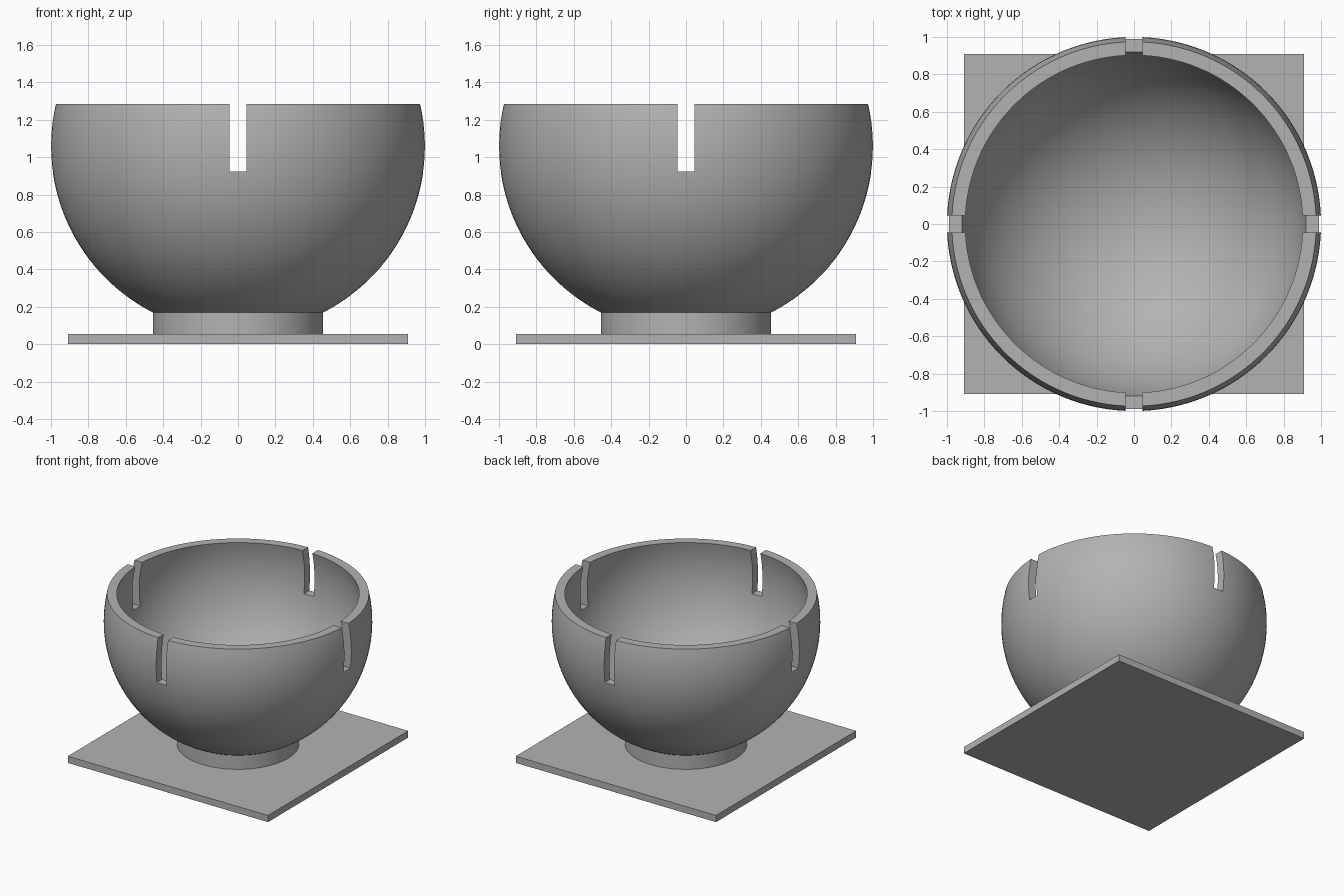
import bpy, bmesh
from math import sin, cos, asin, pi, sqrt

if "Cube" in bpy.data.objects:
    bpy.data.objects.remove(bpy.data.objects["Cube"])

CENTRE, OUTER, INNER = 1.06, 1.0, 0.93
RIM, FOOT_R, FOOT_TOP, PLATE_TOP = 1.285, 0.455, 0.17, 0.055
PLATE_HALF, SLOT_W, SLOT_FLOOR = 0.91, 0.09, 0.922

grey = bpy.data.materials.new("plain grey")
grey.use_nodes = True
colour = (0.45, 0.45, 0.45, 1)
grey.diffuse_color = colour
grey.node_tree.nodes["Principled BSDF"].inputs["Base Color"].default_value = colour


def add_object(name, bm):
    mesh = bpy.data.meshes.new(name)
    bmesh.ops.recalc_face_normals(bm, faces=bm.faces)
    bm.to_mesh(mesh)
    bm.free()
    mesh.materials.append(grey)
    obj = bpy.data.objects.new(name, mesh)
    bpy.context.collection.objects.link(obj)
    return obj


def box(name, size, z0, z1):
    bm = bmesh.new()
    bmesh.ops.create_cube(bm, size=1)
    for v in bm.verts:
        v.co = (v.co.x * size[0], v.co.y * size[1], z1 if v.co.z > 0 else z0)
    return add_object(name, bm)


def arc(radius, start, end, steps):
    angles = [start + (end - start) * i / steps for i in range(steps + 1)]
    return [(radius * cos(a), CENTRE + radius * sin(a)) for a in angles]


def lathe(name, profile, steps=128):
    bm = bmesh.new()
    verts = [bm.verts.new((r, 0, z)) for r, z in profile]
    edges = [bm.edges.new(pair) for pair in zip(verts, verts[1:])]
    bmesh.ops.spin(bm, geom=verts + edges, axis=(0, 0, 1), cent=(0, 0, 0),
                   angle=2 * pi, steps=steps)
    bmesh.ops.remove_doubles(bm, verts=bm.verts, dist=1e-4)
    return add_object(name, bm)


# Square base plate
box("base_plate", (2 * PLATE_HALF, 2 * PLATE_HALF), 0, PLATE_TOP)

# Round foot and hollow truncated sphere in one turned profile
rise = RIM - CENTRE
foot_angle = -asin(sqrt(OUTER ** 2 - FOOT_R ** 2) / OUTER)
profile = [(0, PLATE_TOP), (FOOT_R, PLATE_TOP)]
profile += arc(OUTER, foot_angle, asin(rise / OUTER), 40)
profile += arc(INNER, asin(rise / INNER), -pi / 2, 48)
bowl = lathe("bowl_with_foot", profile)

# Four rim slots, cut by two crossing bars
for name, size in (("slot_cutter_x", (3, SLOT_W)), ("slot_cutter_y", (SLOT_W, 3))):
    cutter = box(name, size, SLOT_FLOOR, RIM + 0.3)
    cutter.hide_render = True
    cutter.hide_set(True)
    cut = bowl.modifiers.new(name, "BOOLEAN")
    cut.operation = "DIFFERENCE"
    cut.solver = "EXACT"
    cut.object = cutter

# Bake the cuts, drop the cutters and smooth the curved faces
bpy.context.view_layer.update()
graph = bpy.context.evaluated_depsgraph_get()
baked = bpy.data.meshes.new_from_object(bowl.evaluated_get(graph))
bowl.modifiers.clear()
bowl.data = baked
for name in ("slot_cutter_x", "slot_cutter_y"):
    bpy.data.objects.remove(bpy.data.objects[name])

bpy.ops.object.select_all(action="DESELECT")
bowl.select_set(True)
bpy.context.view_layer.objects.active = bowl
bpy.ops.object.shade_smooth_by_angle(angle=pi / 7)
